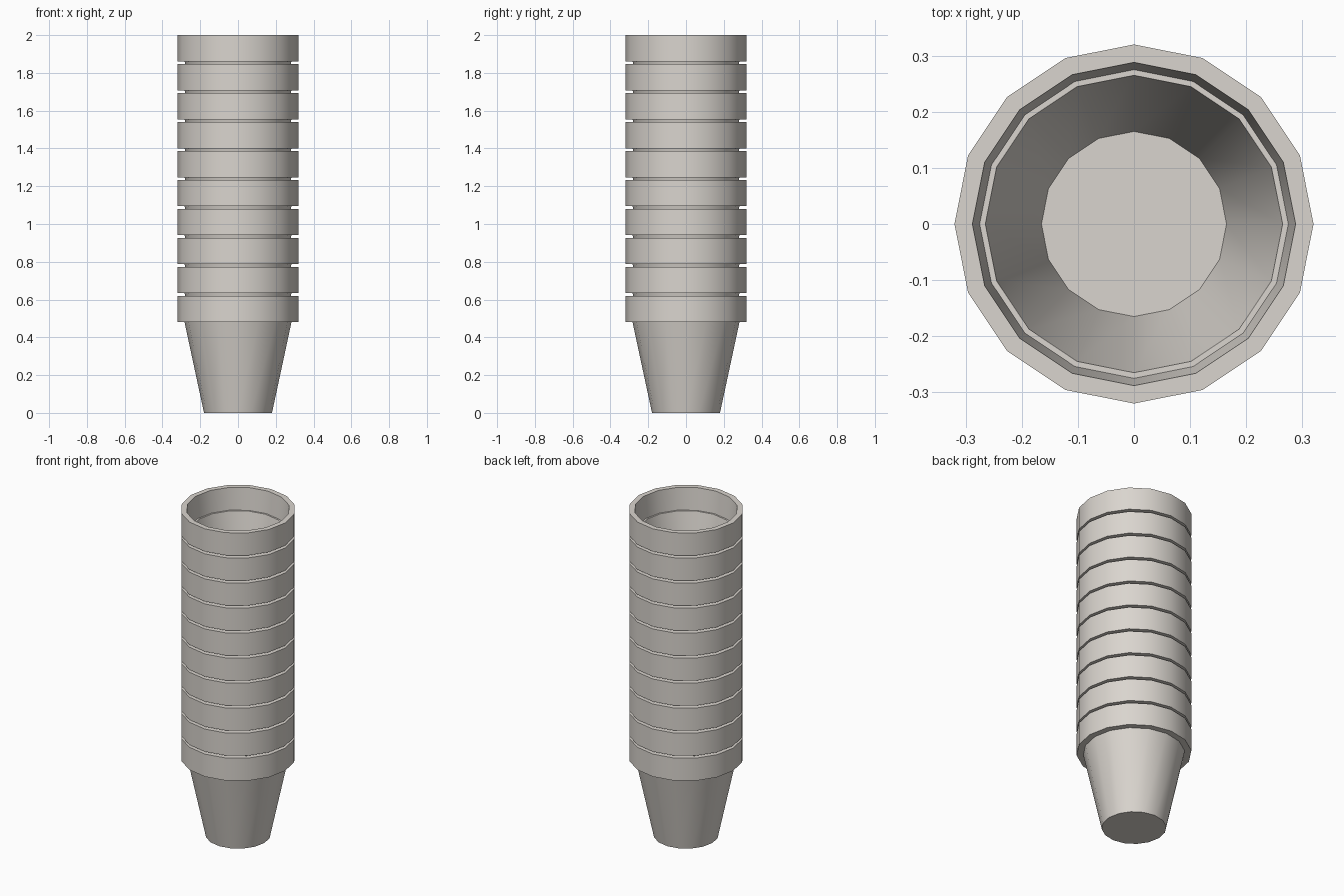
import bpy, bmesh, math

if "Cube" in bpy.data.objects:
    bpy.data.objects.remove(bpy.data.objects["Cube"])

SIDES, CUPS, PITCH = 16, 10, 0.1535
TOP = 2.0 - PITCH * (CUPS - 1)      # height of one cup

mat = bpy.data.materials.new("warm white plastic")
mat.diffuse_color = (0.70, 0.665, 0.62, 1)
mat.use_nodes = True
mat.node_tree.nodes["Principled BSDF"].inputs["Base Color"].default_value = mat.diffuse_color

# cup profile (radius, height): outer wall, rim band, inner ledge, inner wall
profile = [(0.18, 0), (0.283, 0.48), (0.32, 0.48), (0.32, TOP),
           (0.288, TOP), (0.275, 0.485), (0.265, 0.485), (0.165, 0.02)]


def lathe(name, pts):
    bm = bmesh.new()
    rings = [[bm.verts.new((r * math.cos(i * math.tau / SIDES),
                            r * math.sin(i * math.tau / SIDES), z))
              for i in range(SIDES)] for r, z in pts]
    for a, b in zip(rings, rings[1:]):
        for i in range(SIDES):
            j = (i + 1) % SIDES
            bm.faces.new((a[i], a[j], b[j], b[i]))
    bm.faces.new(rings[0][::-1])    # underside
    bm.faces.new(rings[-1])         # inside floor
    mesh = bpy.data.meshes.new(name)
    bm.to_mesh(mesh)
    bm.free()
    mesh.materials.append(mat)
    ob = bpy.data.objects.new(name, mesh)
    bpy.context.collection.objects.link(ob)
    return ob


# first cup, smoothed around but sharp at the rim
cup = lathe("cup_1", profile)
bpy.context.view_layer.objects.active = cup
cup.select_set(True)
bpy.ops.object.shade_smooth_by_angle(angle=math.radians(30))

# nested stack
for n in range(1, CUPS):
    c = cup.copy()
    c.name = f"cup_{n + 1}"
    c.location.z = n * PITCH
    bpy.context.collection.objects.link(c)
